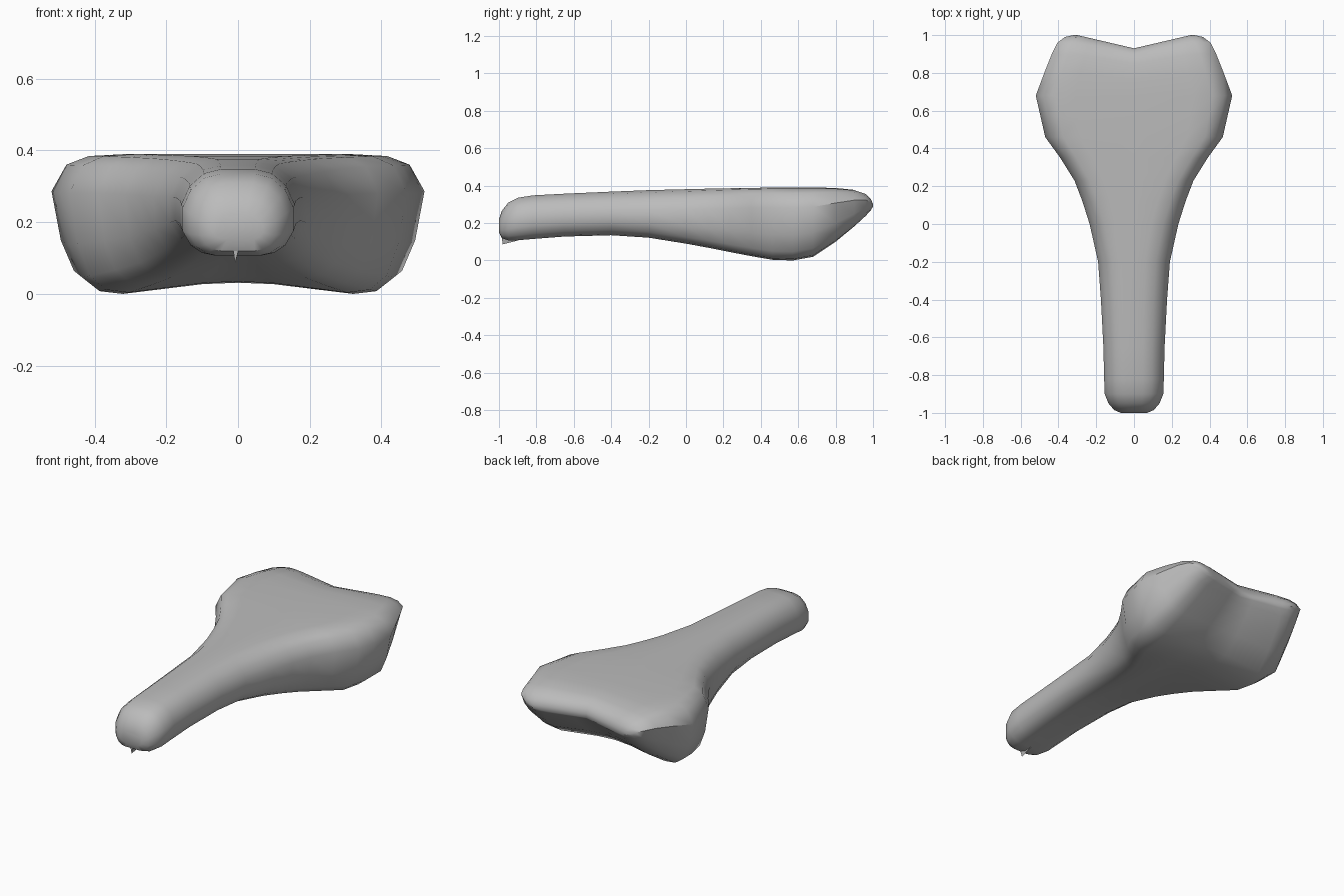
import bpy, bmesh, math

cube = bpy.data.objects.get("Cube")
if cube:
    bpy.data.objects.remove(cube)

grey = bpy.data.materials.new("saddle_grey")
grey.use_nodes = True
grey.diffuse_color = (0.5, 0.5, 0.5, 1)
grey.node_tree.nodes["Principled BSDF"].inputs["Base Color"].default_value = (0.5, 0.5, 0.5, 1)

# Half cross-sections from top centre to bottom centre (fraction of half width, of height)
NOSE = [(0, 1), (.3, 1), (.6, .95), (.85, .8), (1, .58), (1, .3),
        (.85, .12), (.65, .03), (.45, 0), (.2, 0), (0, 0)]
WIDE = [(0, 1), (.6, 1), (.8, .985), (.92, .92), (1, .72), (.95, .35),
        (.88, .12), (.78, .02), (.65, 0), (.2, .07), (0, .08)]

# Stations along the saddle: y, half width, bottom, top
STATIONS = [
    (-1, .07, .15, .22), (-.985, .105, .12, .265), (-.95, .135, .107, .31),
    (-.9, .155, .108, .335), (-.82, .158, .115, .348), (-.65, .162, .128, .357),
    (-.4, .175, .135, .368), (-.2, .19, .122, .376), (0, .235, .09, .381),
    (.12, .273, .068, .384), (.23, .315, .046, .386), (.35, .39, .023, .388),
    (.46, .47, .004, .39), (.57, .495, 0, .39), (.68, .52, .02, .39),
    (.8, .475, .1, .388), (.9, .435, .18, .378), (.96, .405, .235, .358),
    (.99, .365, .265, .33), (1, .32, .278, .305)]


def finish(bm, name, angle):
    bmesh.ops.recalc_face_normals(bm, faces=bm.faces)
    mesh = bpy.data.meshes.new(name)
    bm.to_mesh(mesh)
    bm.free()
    obj = bpy.data.objects.new(name, mesh)
    bpy.context.collection.objects.link(obj)
    mesh.materials.append(grey)
    bpy.ops.object.select_all(action='DESELECT')
    obj.select_set(True)
    bpy.context.view_layer.objects.active = obj
    bpy.ops.object.shade_smooth_by_angle(angle=math.radians(angle))
    return obj


def station_ring(bm, y, half, low, high):
    t = min(max((y + .3) / .8, 0), 1)
    t = t * t * (3 - 2 * t)
    pts = [((a + (c - a) * t) * half, low + (b + (d - b) * t) * (high - low))
           for (a, b), (c, d) in zip(NOSE, WIDE)]
    pts += [(-x, z) for x, z in reversed(pts[1:-1])]
    ring = []
    for x, z in pts:
        # The tail is notched at the centre between two rounded lobes
        notch = .07 * max(0, 1 - abs(x) / .3) * max(0, (y - .6) / .4)
        ring.append(bm.verts.new((x, y - notch, z)))
    return ring


# Saddle body, lofted from nose to tail
bm = bmesh.new()
rings = [station_ring(bm, *s) for s in STATIONS]
for a, b in zip(rings, rings[1:]):
    for i in range(len(a)):
        j = (i + 1) % len(a)
        bm.faces.new((a[i], a[j], b[j], b[i]))
bm.faces.new(rings[0])
# Tail closed with strips across the notch, left half to right half
tail = rings[-1]
n = len(tail)
half_n = n // 2
for side in (tail[:half_n + 1], [tail[0]] + tail[:half_n - 1:-1]):
    k = len(side)
    for i in range(k // 2):
        quad = [side[i], side[i + 1], side[k - 2 - i], side[k - 1 - i]]
        quad = list(dict.fromkeys(quad))
        if len(quad) > 2:
            bm.faces.new(quad)
finish(bm, "saddle_body", 40)

# Small pointed tab under the nose
bm = bmesh.new()
tip = bm.verts.new((-.008, -.98, .086))
base = [bm.verts.new(p) for p in
        ((-.014, -.985, .125), (.002, -.985, .125), (0, -.88, .112))]
for i in range(3):
    bm.faces.new((tip, base[i], base[(i + 1) % 3]))
bm.faces.new(base)
finish(bm, "nose_tab", 10)
